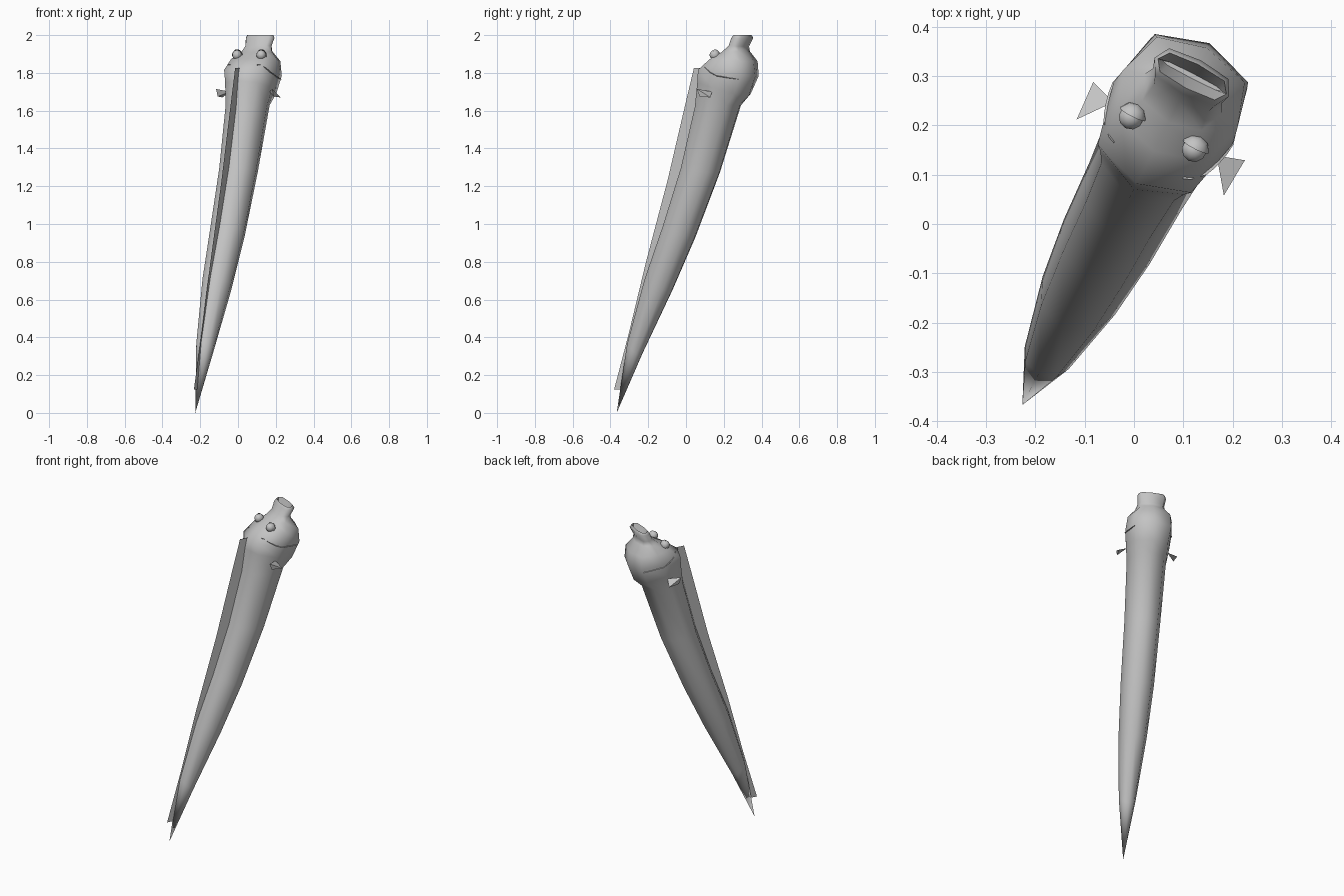
import bpy, bmesh, math
from mathutils import Vector, Matrix
from mathutils.bvhtree import BVHTree

if "Cube" in bpy.data.objects:
    bpy.data.objects.remove(bpy.data.objects["Cube"])

# Body frame: l = sideways, f = belly direction, z = up
ANG = math.atan2(-0.46, 0.89)
FRAME = Matrix.Translation((-0.029, 0.015, 0)) @ Matrix.Rotation(ANG, 4, 'Z')

skin = bpy.data.materials.new("grey_skin")
skin.diffuse_color = (0.55, 0.55, 0.55, 1)
skin.use_nodes = True
skin.node_tree.nodes["Principled BSDF"].inputs["Base Color"].default_value = skin.diffuse_color


def finish(name, bm, smooth=None):
    bmesh.ops.recalc_face_normals(bm, faces=bm.faces)
    bm.transform(FRAME)
    me = bpy.data.meshes.new(name)
    bm.to_mesh(me)
    bm.free()
    me.materials.append(skin)
    ob = bpy.data.objects.new(name, me)
    bpy.context.collection.objects.link(ob)
    if smooth:
        bpy.context.view_layer.objects.active = ob
        ob.select_set(True)
        bpy.ops.object.shade_smooth_by_angle(angle=math.radians(smooth))
        ob.select_set(False)
    return ob


# Rings: back point (f, z), belly point (f, z), half width, squareness
RINGS = [
    (-.36, .38, -.285, .30, .050, 1),
    (-.255, .72, -.105, .64, .083, 1),
    (-.145, 1.0, .03, .92, .098, 1),
    (-.042, 1.30, .18, 1.27, .105, 1),
    (.042, 1.62, .305, 1.63, .115, .95),
    (.062, 1.76, .358, 1.68, .128, .85),
    (.075, 1.82, .396, 1.78, .136, .7),
    (.15, 1.875, .385, 1.86, .130, .75),
    (.215, 1.91, .345, 1.915, .088, .8),
    (.262, 1.945, .335, 1.94, .078, .7),    # neck of the snout
    (.280, 1.985, .357, 1.985, .085, .65),  # lips
    (.293, 2.0, .347, 2.0, .078, .65),
    (.316, 1.95, .326, 1.95, .068, .7),     # mouth slit floor
]
N = 8


def power(v, e):
    return math.copysign(abs(v) ** e, v) if abs(v) > 1e-6 else 0.0


# Body and head in one skin
bm = bmesh.new()
loops = []
for fd, zd, fv, zv, rl, sq in RINGS:
    loop = []
    for i in range(N):
        a = 2 * math.pi * i / N
        t = (1 + power(math.cos(a), sq)) / 2
        loop.append(bm.verts.new((rl * power(math.sin(a), sq),
                                  fd + (fv - fd) * t, zd + (zv - zd) * t)))
    loops.append(loop)
for a, b in zip(loops, loops[1:]):
    for i in range(N):
        j = (i + 1) % N
        bm.faces.new((a[i], a[j], b[j], b[i]))
tip = bm.verts.new((0, -.43, 0))
for i in range(N):
    bm.faces.new((tip, loops[0][i], loops[0][(i + 1) % N]))
bm.faces.new(loops[-1])
bmesh.ops.recalc_face_normals(bm, faces=bm.faces)
surface = BVHTree.FromBMesh(bm)
finish("body", bm, 60)

# Long fin down the back: outer f, inner f, z
bm = bmesh.new()
FIN = [(-.445, -.40, .125), (-.358, -.31, .42), (-.255, -.18, .80),
       (-.127, -.03, 1.23), (-.03, .05, 1.60), (.03, .10, 1.825)]
rows = [(bm.verts.new((0, o, z)), bm.verts.new((0, i, z))) for o, i, z in FIN]
for a, b in zip(rows, rows[1:]):
    bm.faces.new((a[0], a[1], b[1], b[0]))
finish("back_fin", bm)

for side, s in (("left", -1), ("right", 1)):
    # Small side fin: a thin wedge fanning out from the neck
    bm = bmesh.new()
    pts = [(.118, .200, 1.70), (.168, .135, 1.715), (.166, .150, 1.675), (.173, .218, 1.67)]
    v = [bm.verts.new((s * l, f, z)) for l, f, z in pts]
    for tri in ((0, 1, 2), (0, 2, 3), (0, 3, 1), (1, 3, 2)):
        bm.faces.new([v[k] for k in tri])
    finish(side + "_side_fin", bm)

    # Eyeball with a slightly larger lid shell behind it
    at = Matrix.Translation((s * .072, .190, 1.895))
    bm = bmesh.new()
    bmesh.ops.create_uvsphere(bm, u_segments=10, v_segments=7, radius=.026, matrix=at)
    finish(side + "_eye", bm, 60)

    bm = bmesh.new()
    bmesh.ops.create_uvsphere(bm, u_segments=10, v_segments=8, radius=.030)
    bmesh.ops.bisect_plane(bm, geom=bm.verts[:] + bm.edges[:] + bm.faces[:],
                           plane_co=(0, .006, 0), plane_no=(0, 1, .15), clear_inner=True)
    bm.transform(at)
    finish(side + "_eyelid", bm, 60)

    # Thin gill fold lying on the cheek, tapered at both ends
    bm = bmesh.new()
    ends = [(.078, .130, 1.84), (.112, .175, 1.81), (.135, .235, 1.782),
            (.122, .295, 1.772), (.102, .350, 1.767)]
    path = []
    for p, q in zip(ends, ends[1:]):
        path += [Vector(p).lerp(Vector(q), k / 3) for k in range(3)]
    path.append(Vector(ends[-1]))
    prev = None
    for k, p in enumerate(path):
        c, n, _, _ = surface.find_nearest(p)
        r = .0005 + .006 * math.sin(math.pi * k / (len(path) - 1))
        up = Vector((0, 0, r))
        cur = [bm.verts.new((s * w.x, w.y, w.z)) for w in
               (c + n * .005 + up * .5, c - n * .008 + up, c - n * .008 - up)]
        if prev:
            for i in range(3):
                j = (i + 1) % 3
                bm.faces.new((prev[i], prev[j], cur[j], cur[i]))
        prev = cur
    finish(side + "_gill_fold", bm)
